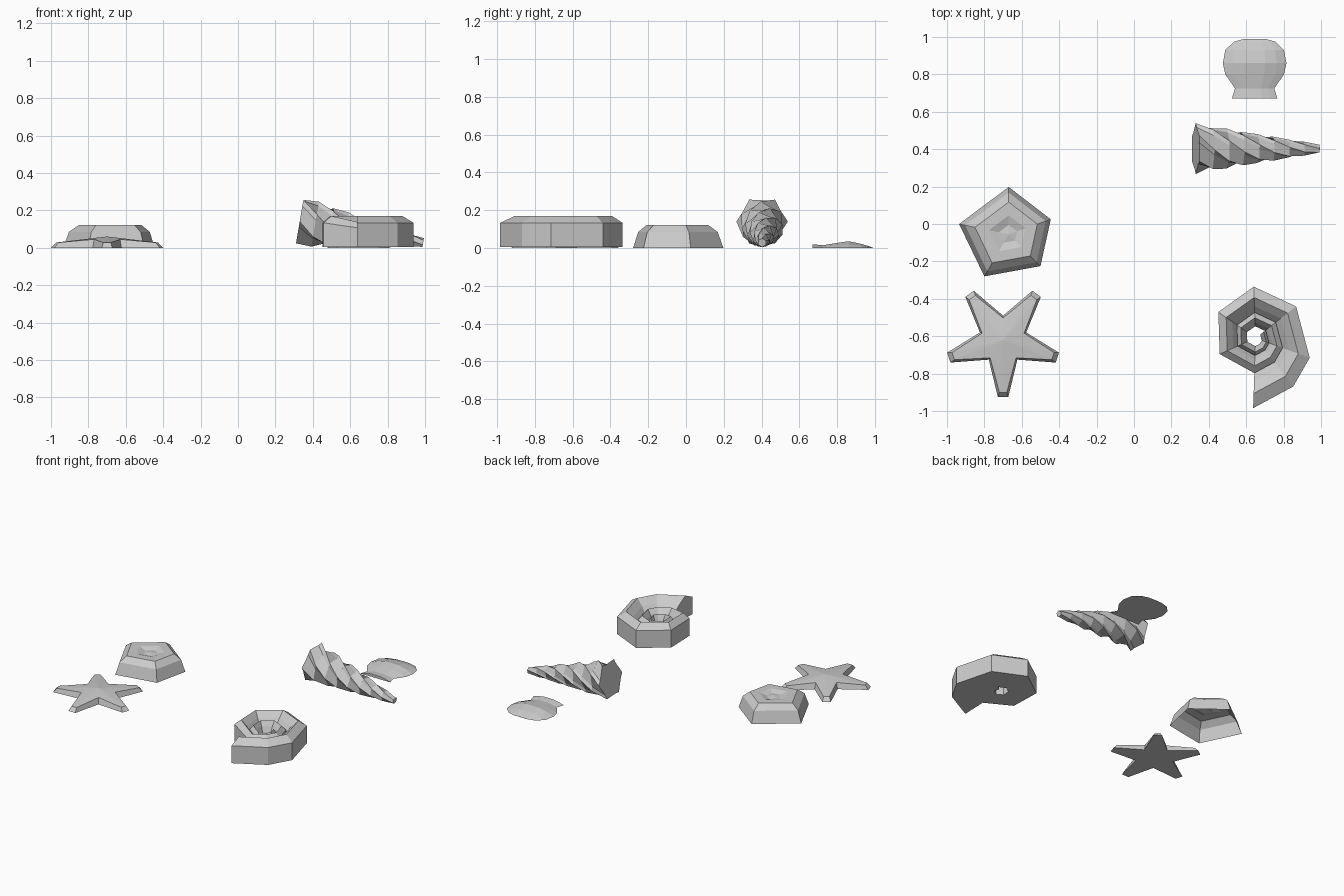
import bpy
from math import cos, sin, pi, radians
from mathutils import Vector
import bmesh

if "Cube" in bpy.data.objects:
    bpy.data.objects.remove(bpy.data.objects["Cube"])


def make(name, verts, faces):
    me = bpy.data.meshes.new(name)
    me.from_pydata([tuple(v) for v in verts], [], faces)
    bm = bmesh.new()
    bm.from_mesh(me)
    bmesh.ops.recalc_face_normals(bm, faces=bm.faces)
    bm.to_mesh(me)
    bm.free()
    ob = bpy.data.objects.new(name, me)
    bpy.context.collection.objects.link(ob)
    return ob


def loft(name, rings, start=False, end=False, apex=None):
    n = len(rings[0])
    verts = [v for r in rings for v in r]
    faces = [(k * n + i, k * n + (i + 1) % n, (k + 1) * n + (i + 1) % n, (k + 1) * n + i)
             for k in range(len(rings) - 1) for i in range(n)]
    last = (len(rings) - 1) * n
    if start:
        faces.append(tuple(reversed(range(n))))
    if apex is not None:
        verts.append(apex)
        faces += [(last + i, last + (i + 1) % n, len(verts) - 1) for i in range(n)]
    elif end:
        faces.append(tuple(range(last, last + n)))
    return make(name, verts, faces)


# Starfish: blunt tips, bevelled edge, gently domed top
cx, cy = -0.70, -0.62
low, high = [], []
for i in range(5):
    a = radians(-90 + 72 * i)
    d, s = Vector((cos(a), sin(a), 0)), Vector((-sin(a), cos(a), 0))
    c = Vector((cx, cy, 0))
    v = a + pi / 5
    dv = Vector((cos(v), sin(v), 0))
    low += [c + d * 0.305 - s * 0.028, c + d * 0.305 + s * 0.028, c + dv * 0.13]
    high += [c + d * 0.28 - s * 0.02 + Vector((0, 0, 0.028)),
             c + d * 0.28 + s * 0.02 + Vector((0, 0, 0.028)),
             c + dv * 0.118 + Vector((0, 0, 0.045))]
loft("starfish", [low, high], start=True, apex=(cx, cy, 0.06))

# Urchin shell: open pentagonal dome with a dimpled top
outline = [(-0.67, 0.198), (-0.445, 0.025), (-0.50, -0.225), (-0.80, -0.28), (-0.935, 0.0)]
ux, uy = -0.67, -0.055


def pent(scale, z):
    return [(ux + (x - ux) * scale, uy + (y - uy) * scale, z) for x, y in outline]


loft("urchin_shell", [pent(1, 0), pent(0.88, 0.085), pent(0.68, 0.122),
                      pent(0.4, 0.122), pent(0.2, 0.108)], apex=(ux, uy, 0.115))

# Coiled shell: seven-sided spiral sweep, inner whorls lower
sx, sy = 0.65, -0.61
angles = [-92, -52, -20, 38, 92, 145, 204]
radii = [0.375, 0.328, 0.308, 0.275, 0.275, 0.243, 0.21]
stations = []
for k in range(18):
    turn, j = divmod(k, 7)
    a = radians(angles[j])
    r = radii[j] * 0.5 ** turn
    h = (1.0, 0.8, 0.68)[turn]
    prof = [(1, 0.005), (1, 0.133 * h), (0.79, 0.17 * h), (0.62, 0.13 * h),
            (0.46, 0.08 * h), (0.46, 0.005)]
    stations.append([(sx + cos(a) * r * f, sy + sin(a) * r * f, z) for f, z in prof])
loft("coiled_shell", stations, start=True, end=True)

# Auger shell: tapering six-ridged twist lying on its side
p0, p1 = Vector((0.33, 0.403, 0.14)), Vector((0.99, 0.403, 0.028))
axis = (p1 - p0).normalized()
side = Vector((0, 1, 0))
up = Vector((-axis.z, 0, axis.x))
rings = []
N = 9
for k in range(N):
    t = k / (N - 1)
    c = p0.lerp(p1, t)
    R = 0.136 * (1 - t) + 0.024 * t
    ring = []
    for i in range(6):
        for off, f in ((0, 1.0), (14, 0.86)):
            a = radians(60 * i + off + 270 * t)
            ring.append(c + (side * cos(a) + up * sin(a)) * R * f)
    rings.append(ring)
loft("auger_shell", rings, start=True, end=True)

# Scallop: arched fan with a flared hinge and flat underside
rows = [(0.67, 0.122, 0.022), (0.725, 0.105, 0.016), (0.80, 0.157, 0.03), (0.86, 0.17, 0.04),
        (0.93, 0.157, 0.024), (0.975, 0.11, 0.008), (0.99, 0.055, 0.001)]
fx = 0.645
cuts = (-1, -0.7, -0.33, 0.33, 0.7, 1)
strips = []
for y, w, h in rows:
    top = [(fx + w * u, y, h * (1 - u * u)) for u in cuts]
    bottom = [(fx + w * u, y, 0) for u in (0.5, -0.5)]
    strips.append(top + bottom)
loft("scallop_shell", strips, start=True, end=True)
